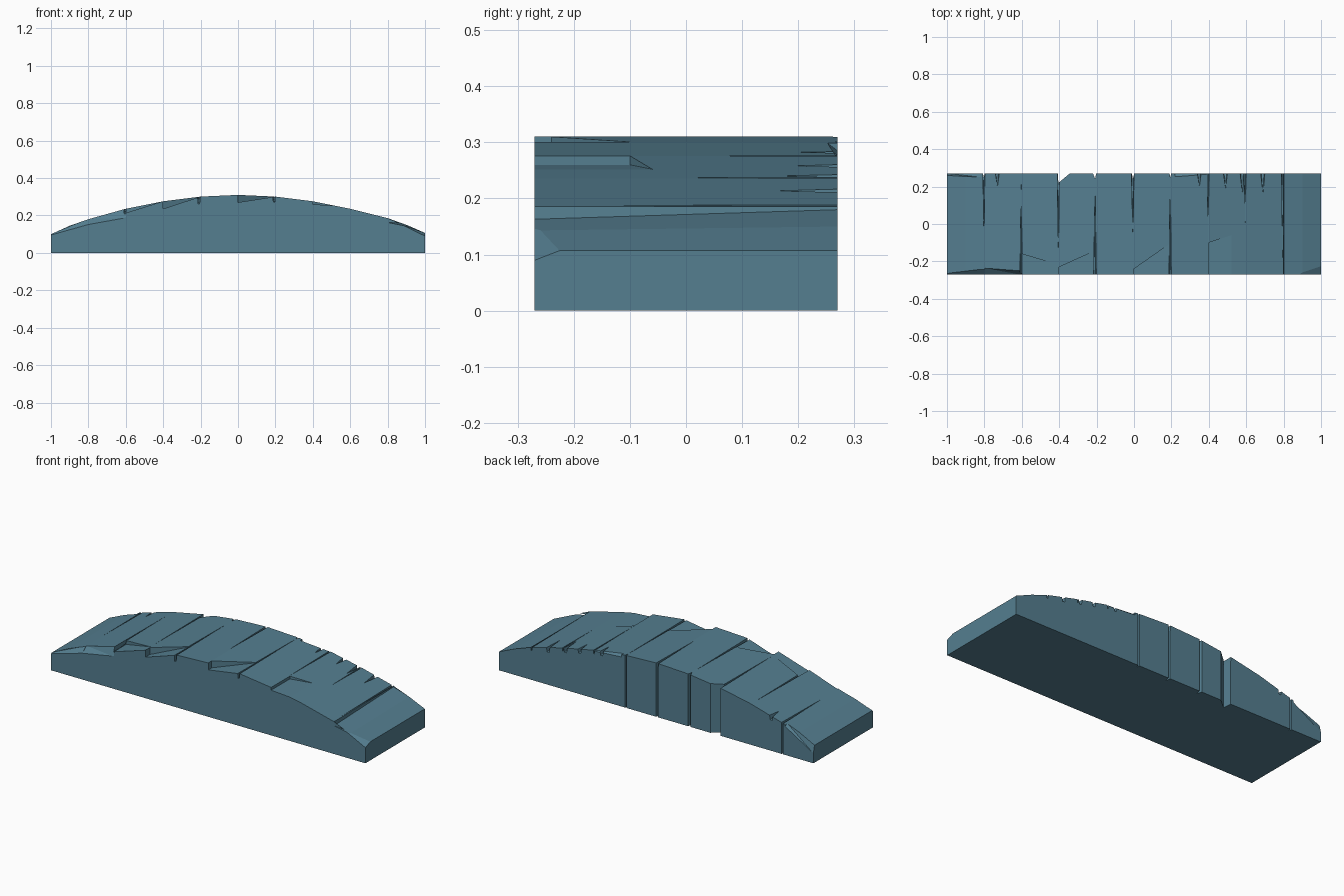
import bpy, bmesh

if "Cube" in bpy.data.objects:
    bpy.data.objects.remove(bpy.data.objects["Cube"])

W = 0.27  # half depth
XS = [-1, -0.9, -0.8, -0.6, -0.4, -0.2, 0, 0.2, 0.4, 0.6, 0.8]
ZS = [0.10, 0.145, 0.18, 0.236, 0.276, 0.301, 0.31, 0.301, 0.276, 0.236, 0.186]


def height(x):
    """Arch surface height at x."""
    for i in range(len(XS) - 1):
        if x <= XS[i + 1]:
            t = (x - XS[i]) / (XS[i + 1] - XS[i])
            return ZS[i] + t * (ZS[i + 1] - ZS[i])
    return 0.186 - (x - 0.8) * 0.39


def hull(bm, pts):
    vs = [bm.verts.new(p) for p in pts]
    bmesh.ops.convex_hull(bm, input=vs)


def finish(bm, name):
    bmesh.ops.recalc_face_normals(bm, faces=bm.faces)
    me = bpy.data.meshes.new(name)
    bm.to_mesh(me)
    bm.free()
    ob = bpy.data.objects.new(name, me)
    bpy.context.collection.objects.link(ob)
    return ob


# Solid arch, with a tilted last slab that steps down at the right
bm = bmesh.new()
rings = []
for y, step in ((-W, 0.163), (W, 0.18)):
    prof = [(-1, 0)] + list(zip(XS, ZS))
    prof += [(0.801, step), (0.9, 0.143 if y < 0 else 0.15), (1, 0.107), (1, 0)]
    rings.append([bm.verts.new((x, y, z)) for x, z in prof])
n = len(rings[0])
for i in range(n):
    j = (i + 1) % n
    bm.faces.new((rings[0][i], rings[0][j], rings[1][j], rings[1][i]))
bm.faces.new(rings[0])
bm.faces.new(rings[1])
bmesh.ops.triangulate(bm, faces=[f for f in bm.faces if len(f.verts) > 4])
arch = finish(bm, "stone_arch")

cut = bmesh.new()


def groove(x, y0, y1, w, d):
    """V joint in the top, widest at y0, fading to a point at y1."""
    z = height(x)
    hull(cut, [(x - w, y0, z + 0.03), (x + w, y0, z + 0.03),
               (x - w * .6, y0, z - d), (x + w * .3, y0, z - d),
               (x - w * .2, y1, z + 0.03), (x + w * .2, y1, z + 0.03),
               (x, y1, z - 0.001)])


def chip(x0, x1, y0, y1, d, s=-1):
    """Flake off the edge: deep at x0, meeting the surface at x1."""
    pts = []
    for x, y, dd in ((x0, y0, d), (x1, y1, 0.0)):
        z = height(x)
        for yy in (y, s * 0.32):
            pts += [(x, yy, z - dd), (x, yy, z + 0.04)]
    hull(cut, pts)


def bevel(x0, x1, w0, w1, d0, d1, s):
    """Slanted sliver along a top edge."""
    pts = []
    for x, w, d in ((x0, w0, d0), (x1, w1, d1)):
        z = height(x)
        pts += [(x, s * (W - w), z + 0.002), (x, s * (W + 0.002), z - d),
                (x, s * 0.3, z - d), (x, s * 0.3, z + 0.05),
                (x, s * (W - w), z + 0.05)]
    hull(cut, pts)


def side_joint(x, w0, w1, d):
    """Vertical joint in the back face."""
    hull(cut, [(x + dx, y, z) for z in (-0.02, 0.4)
               for dx, y in ((-w0, W + .004), (w1, W + .004), (0, W - d))])


# Joints across the top
for x, y0, y1, w, d in (
        (-0.802, 0.3, -0.09, 0.008, 0.03), (-0.603, -0.3, 0.22, 0.009, 0.03),
        (-0.404, 0.3, -0.2, 0.008, 0.03), (-0.208, -0.3, 0.2, 0.010, 0.04),
        (-0.006, 0.3, -0.07, 0.010, 0.035), (0.194, -0.29, 0.27, 0.009, 0.03),
        (0.397, 0.28, -0.1, 0.007, 0.02), (0.595, 0.3, 0.0, 0.007, 0.02),
        (0.795, 0.3, -0.2, 0.008, 0.02)):
    groove(x, y0, y1, w, d)

# Short cracks from the back edge
for x, y1 in ((-0.73, 0.2), (0.35, 0.2), (0.49, 0.19), (0.58, 0.16), (0.69, 0.16)):
    groove(x, 0.29, y1, 0.018, 0.03)

# Flakes on the front edge, one on the top surface
chip(-0.6, -0.4, -0.16, -0.22, 0.022)
chip(-0.4, -0.2, -0.23, -0.14, 0.04)
chip(0.0, 0.2, -0.24, -0.1, 0.04)
chip(0.4, 0.52, -0.1, -0.06, 0.016)

# Worn edges
bevel(-1.01, -0.8, 0.005, 0.03, 0.005, 0.03, -1)
bevel(-0.8, -0.6, 0.035, 0.02, 0.03, 0.05, -1)
bevel(0.86, 1.01, 0.0, 0.055, 0.005, 0.02, -1)
bevel(-1.01, -0.82, 0.01, 0.02, 0.045, 0.01, 1)
bevel(0.22, 0.4, 0.02, 0.005, 0.015, 0.005, 1)

# Vertical joints down the back
for x, w0, w1, d in ((-0.803, .006, .006, .02), (-0.404, .004, .065, .05),
                     (-0.208, .012, .006, .03), (-0.006, .006, .008, .03),
                     (0.194, .005, .006, .02)):
    side_joint(x, w0, w1, d)

cutter = finish(cut, "joint_cutter")
cutter.hide_render = True

mod = arch.modifiers.new("joints", 'BOOLEAN')
mod.operation = 'DIFFERENCE'
mod.solver = 'EXACT'
mod.use_self = True
mod.object = cutter
bpy.context.view_layer.objects.active = arch
bpy.ops.object.modifier_apply(modifier=mod.name)
bpy.data.objects.remove(cutter)

# Colour
mat = bpy.data.materials.new("slate_blue")
mat.diffuse_color = (0.09, 0.21, 0.28, 1)
mat.use_nodes = True
mat.node_tree.nodes["Principled BSDF"].inputs["Base Color"].default_value = mat.diffuse_color
arch.data.materials.clear()
arch.data.materials.append(mat)
for p in arch.data.polygons:
    p.material_index = 0
    p.use_smooth = False
